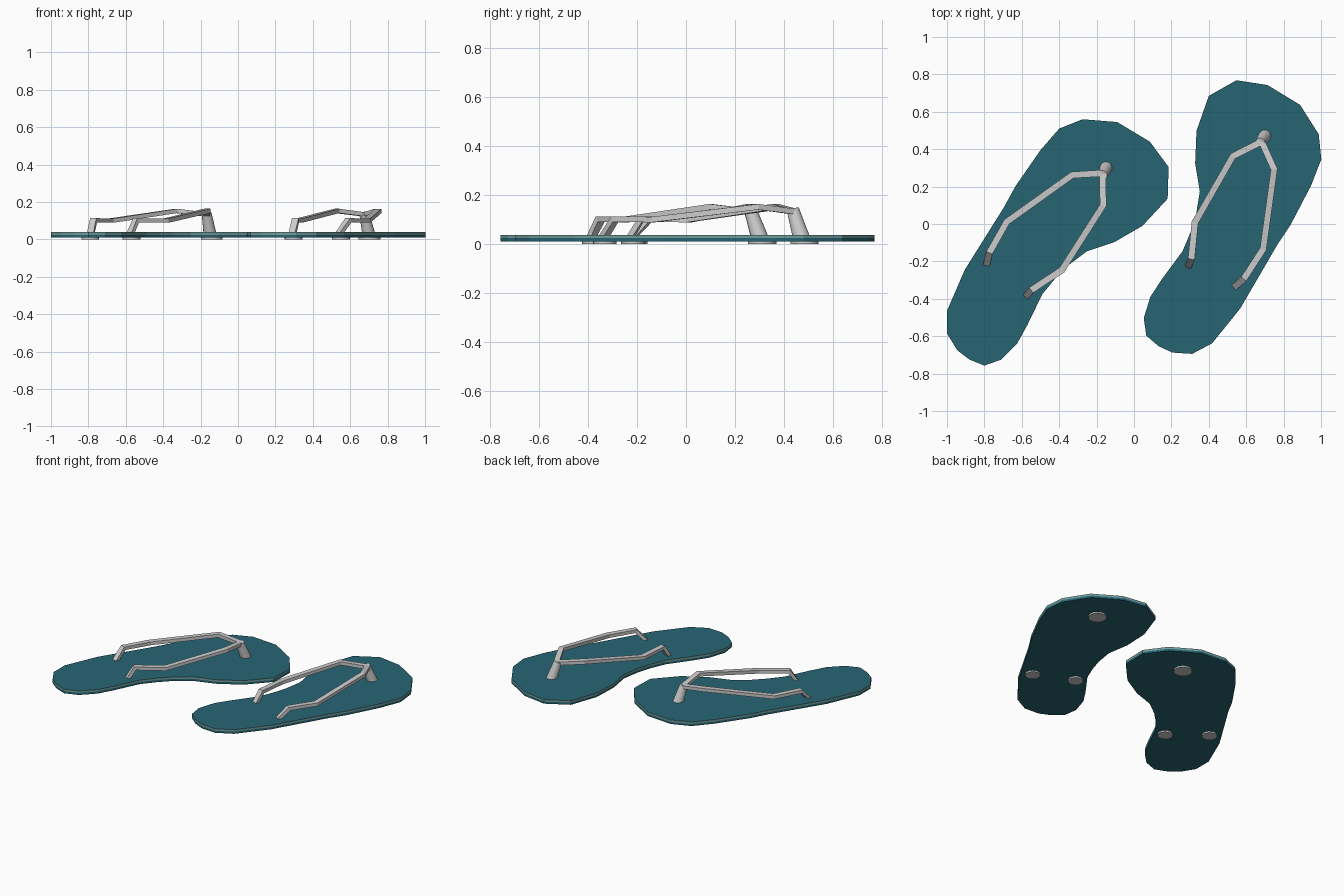
import bpy, bmesh, math
from mathutils import Vector

if "Cube" in bpy.data.objects:
    bpy.data.objects.remove(bpy.data.objects["Cube"])

# Left sole outline, seen from above
OUTLINE = [(-1, -.465), (-1, -.585), (-.945, -.675), (-.88, -.725), (-.80, -.757),
           (-.71, -.725), (-.625, -.64), (-.57, -.54), (-.49, -.375), (-.42, -.29),
           (-.35, -.22), (-.25, -.145), (-.105, -.097), (.045, -.01), (.18, .135),
           (.185, .305), (.085, .44), (-.09, .545), (-.275, .56), (-.40, .51),
           (-.50, .395), (-.635, .20), (-.695, .09), (-.905, -.245)]
OUTER = [(-.79, -.225, .02), (-.772, -.15, .102), (-.68, .012, .1),
         (-.33, .262, .152), (-.165, .272, .132)]
INNER = [(-.58, -.39, .02), (-.545, -.35, .102), (-.385, -.245, .1),
         (-.165, .10, .152), (-.168, .272, .132)]
POST = [(-.168, .262, .14), (-.147, .305, .012)]
PADS = [(-.14, .31, .058), (-.79, -.205, .048), (-.57, -.375, .048)]


def left(p):
    return Vector(p)


def right(p):
    # reflection of the left sandal about a tilted line, then a shift
    c, s = math.cos(math.radians(117.7)), math.sin(math.radians(117.7))
    return Vector((c * p[0] + s * p[1] + .364, s * p[0] - c * p[1] + .463, p[2]))


def material(name, rgb):
    m = bpy.data.materials.new(name)
    m.diffuse_color = (*rgb, 1)
    m.use_nodes = True
    m.node_tree.nodes["Principled BSDF"].inputs["Base Color"].default_value = m.diffuse_color
    return m


TEAL = material("teal", (.02, .13, .175))
PALE = material("pale_teal", (.17, .34, .34))


def loft(name, rings, mats=(), pale_band=None):
    bm = bmesh.new()
    vs = [[bm.verts.new(p) for p in r] for r in rings]
    n = len(vs[0])
    for k in range(len(vs) - 1):
        for i in range(n):
            j = (i + 1) % n
            f = bm.faces.new((vs[k][i], vs[k][j], vs[k + 1][j], vs[k + 1][i]))
            f.material_index = int(k == pale_band)
    bm.faces.new(vs[0])
    bm.faces.new(vs[-1])
    bmesh.ops.recalc_face_normals(bm, faces=bm.faces)
    me = bpy.data.meshes.new(name)
    bm.to_mesh(me)
    bm.free()
    for m in mats:
        me.materials.append(m)
    ob = bpy.data.objects.new(name, me)
    bpy.context.collection.objects.link(ob)
    return ob


def strap(name, path, w=.018, h=.011):
    # rectangular section swept along the path with mitred corners
    rings = []
    for i, p in enumerate(path):
        a = (p - path[max(i - 1, 0)]).normalized()
        b = (path[min(i + 1, len(path) - 1)] - p).normalized()
        t = (a + b).normalized()
        side = Vector((t.y, -t.x, 0)).normalized()
        up = side.cross(t)
        k = 1 / max(t.dot(b if b.length else a), .6)
        rings.append([p + side * w * x + up * h * k * z
                      for x, z in ((-1, -1), (1, -1), (1, 1), (-1, 1))])
    loft(name, rings)


def rod(name, a, b, ra, rb, n=16):
    # round bar between two points
    q = (b - a).to_track_quat('Z', 'Y')
    rings = [[c + q @ Vector((r * math.cos(2 * math.pi * i / n),
                              r * math.sin(2 * math.pi * i / n), 0))
              for i in range(n)] for c, r in ((a, ra), (b, rb))]
    ob = loft(name, rings)
    bpy.context.view_layer.objects.active = ob
    bpy.ops.object.select_all(action='DESELECT')
    ob.select_set(True)
    bpy.ops.object.shade_smooth_by_angle(angle=math.radians(40))


for label, place in (("left", left), ("right", right)):
    # sole with a paler upper edge band
    loft(label + "_sole", [[place((x, y, z)) for x, y in OUTLINE]
                           for z in (.01, .024, .038)], (TEAL, PALE), 1)
    bpy.data.objects[label + "_sole"].data.polygons[-1].material_index = 0
    # straps and toe post
    strap(label + "_outer_strap", [place(p) for p in OUTER])
    strap(label + "_inner_strap", [place(p) for p in INNER])
    rod(label + "_toe_post", place(POST[0]), place(POST[1]), .026, .036)
    # anchor plugs under the sole
    for i, (x, y, r) in enumerate(PADS):
        rod(f"{label}_plug_{i + 1}", place((x, y, 0)), place((x, y, .014)), r, r)
